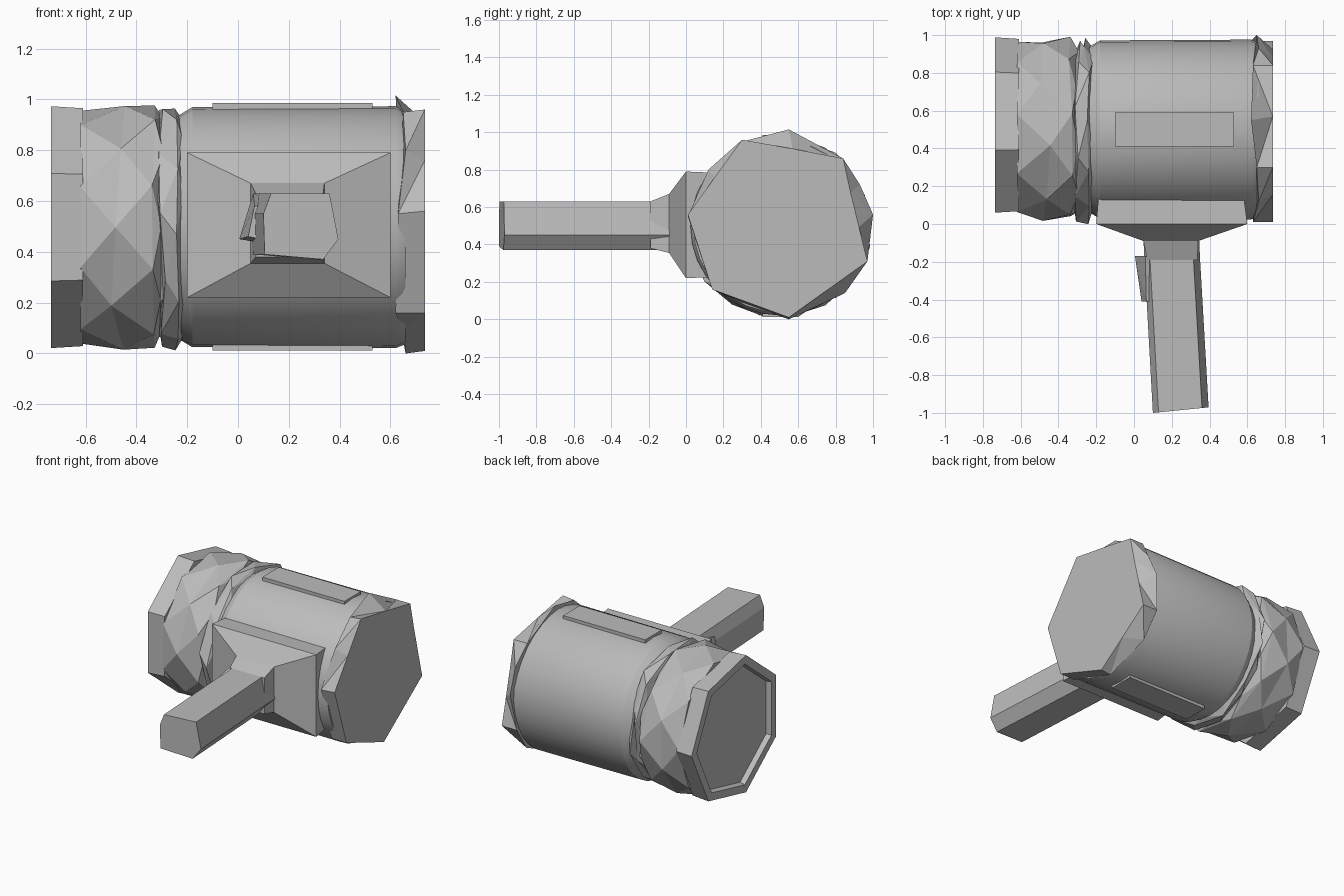
import bpy, bmesh, math, random
from mathutils import Vector

random.seed(4)
if "Cube" in bpy.data.objects:
    bpy.data.objects.remove(bpy.data.objects["Cube"], do_unlink=True)

grey = bpy.data.materials.new("plain_grey")
grey.use_nodes = True
colour = (0.5, 0.5, 0.5, 1)
grey.diffuse_color = colour
grey.node_tree.nodes["Principled BSDF"].inputs["Base Color"].default_value = colour

CY, CZ = 0.5, 0.497  # axis of the barrel


def loft(name, rings, smooth=False):
    """Skin equal-sized rings of points and close both ends."""
    bm = bmesh.new()
    loops = [[bm.verts.new(p) for p in ring] for ring in rings]
    n = len(loops[0])
    sides = []
    for a, b in zip(loops, loops[1:]):
        for i in range(n):
            j = (i + 1) % n
            sides.append(bm.faces.new((a[i], a[j], b[j], b[i])))
    bm.faces.new(loops[0])
    bm.faces.new(loops[-1])
    if not smooth:
        bmesh.ops.triangulate(bm, faces=sides)
    bmesh.ops.recalc_face_normals(bm, faces=bm.faces)
    mesh = bpy.data.meshes.new(name)
    bm.to_mesh(mesh)
    bm.free()
    mesh.materials.append(grey)
    obj = bpy.data.objects.new(name, mesh)
    bpy.context.collection.objects.link(obj)
    if smooth:
        bpy.ops.object.select_all(action="DESELECT")
        obj.select_set(True)
        bpy.context.view_layer.objects.active = obj
        bpy.ops.object.shade_smooth_by_angle(angle=math.radians(30))
    return obj


def circle(x, r, n, turn=0.0, jitter_x=0.0, jitter_r=0.0):
    """Ring around the barrel axis; turn is in segments."""
    pts = []
    for i in range(n):
        a = (i + turn) * math.tau / n
        rr = r + random.uniform(-jitter_r, jitter_r)
        xx = x + random.uniform(-jitter_x, jitter_x)
        pts.append(Vector((xx, CY + rr * math.cos(a), CZ + rr * math.sin(a))))
    return pts


def rect_y(y, x0, x1, z0, z1):
    return [(x0, y, z0), (x1, y, z0), (x1, y, z1), (x0, y, z1)]


# Smooth main barrel
loft("barrel", [circle(x, r, 32) for x, r in
                ((-0.25, 0.43), (-0.18, 0.472), (0.62, 0.476), (0.66, 0.46))], smooth=True)

# Rough faceted head, with a narrow neck next to the barrel
loft("head", [
    circle(-0.62, 0.465, 9),
    circle(-0.47, 0.485, 9, 0.5, 0.03, 0.005),
    circle(-0.345, 0.485, 9, 1.0, 0.02, 0.008),
    circle(-0.30, 0.44, 9, 1.5, 0.01, 0.01),
    circle(-0.22, 0.43, 9, 1.5),
])

# Ragged collar in the neck
loft("collar", [
    circle(-0.31, 0.43, 11, 0, 0.01, 0.01),
    circle(-0.295, 0.475, 11, 0.3, 0.025, 0.02),
    circle(-0.25, 0.48, 11, 0.6, 0.02, 0.022),
    circle(-0.22, 0.43, 11, 0.9, 0.01, 0.01),
])

# Seven-sided head rim with a shallow recess
loft("head_rim", [circle(x, r, 7) for x, r in
                  ((-0.61, 0.48), (-0.735, 0.488), (-0.735, 0.43), (-0.70, 0.42))])

# Angular end cap: wide uneven back edge, six-cornered outer face
back = [(0.55, 1.015), (0.30, 0.95), (0.12, 0.80), (0.01, 0.55), (0.14, 0.16), (0.30, 0.09),
        (0.55, 0.0), (0.85, 0.14), (0.97, 0.31), (1.0, 0.56), (0.93, 0.72), (0.84, 0.86)]
front = [(0.57, 0.912), (0.30, 0.96), (0.155, 0.76), (0.01, 0.56), (0.14, 0.16), (0.345, 0.085),
         (0.55, 0.01), (0.76, 0.16), (0.97, 0.31), (0.925, 0.493), (0.88, 0.677), (0.84, 0.86)]
edge_x = [0.62, 0.65, 0.66, 0.63]
loft("end_cap", [
    [(edge_x[i % 4], y, z) for i, (y, z) in enumerate(back)],
    [(0.735, y, z) for y, z in front],
])

# Thin plates above and below the barrel
for name, z0, z1 in (("top_plate", 0.95, 0.985), ("bottom_plate", 0.012, 0.045)):
    loft(name, [rect_y(y, -0.1, 0.53, z0, z1) for y in (0.41, 0.59)])

# Mount flaring from the handle neck into the barrel
loft("handle_mount", [
    rect_y(0.25, -0.19, 0.59, 0.23, 0.78),
    rect_y(0.12, -0.19, 0.585, 0.225, 0.785),
    rect_y(0.0, -0.2, 0.6, 0.22, 0.79),
    rect_y(-0.09, 0.05, 0.34, 0.355, 0.67),
    rect_y(-0.19, 0.07, 0.335, 0.38, 0.63),
])

# Six-sided handle, drifting sideways towards a slanted tip
section = [(0.13, 0.63), (0.36, 0.63), (0.395, 0.45), (0.335, 0.37), (0.105, 0.39), (0.10, 0.55)]


def handle_ring(y, shift, slant):
    return [(x + shift, y + slant * (x - 0.1), z) for x, z in section]


loft("handle", [handle_ring(-0.08, -0.05, 0), handle_ring(-0.19, -0.045, 0),
                handle_ring(-1.0, 0, 0.1)])

# Wedge-shaped trigger
loft("trigger", [
    [(0.005, -0.17, 0.45), (0.12, -0.18, 0.43), (0.12, -0.18, 0.62), (0.06, -0.17, 0.63)],
    [(0.04, -0.41, 0.46), (0.09, -0.41, 0.45), (0.09, -0.41, 0.58), (0.065, -0.41, 0.58)],
])
